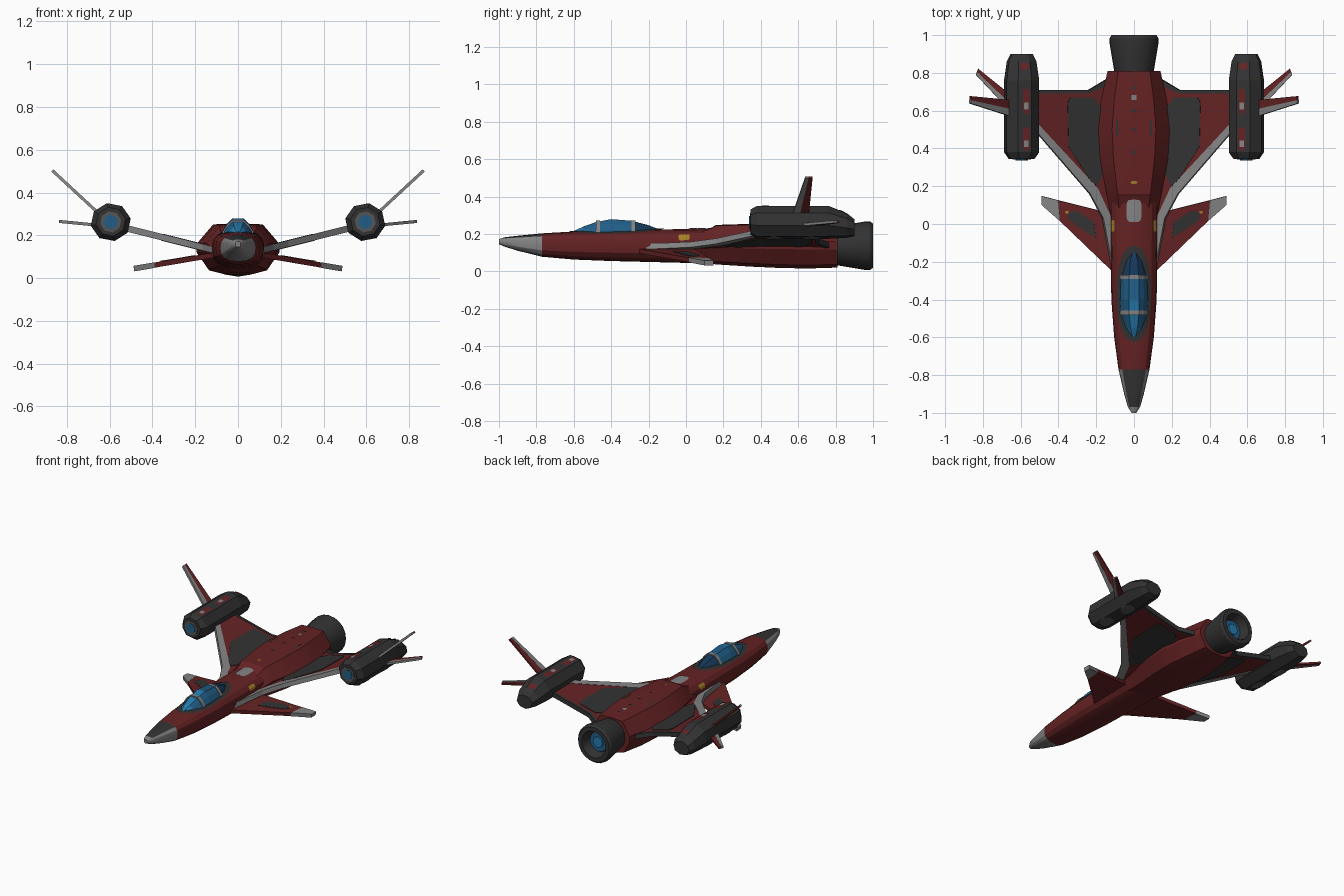
import bpy, bmesh, math
from mathutils import Vector
from mathutils.bvhtree import BVHTree

if "Cube" in bpy.data.objects:
    bpy.data.objects.remove(bpy.data.objects["Cube"])


def material(name, r, g, b):
    m = bpy.data.materials.new(name)
    m.use_nodes = True
    m.diffuse_color = (r, g, b, 1)
    m.node_tree.nodes["Principled BSDF"].inputs["Base Color"].default_value = (r, g, b, 1)
    return m


RED = material("dark red paint", .13, .016, .017)
LIGHT = material("light grey metal", .23, .23, .23)
DARK = material("dark grey metal", .032, .032, .033)
MID = material("mid grey metal", .09, .09, .09)
BLUE = material("blue glass", .015, .11, .24)
BRIGHT = material("bright blue", .02, .2, .42)
NAVY = material("navy glass", .008, .04, .1)
YELLOW = material("yellow marking", .4, .22, .02)


def finish(name, bm, mats, rule=None, mirror=False, smooth=None):
    """Turn a bmesh into an object, colour it by rule and mirror it."""
    bmesh.ops.recalc_face_normals(bm, faces=bm.faces)
    bm.normal_update()
    if rule:
        for f in bm.faces:
            f.material_index = rule(f.calc_center_median(), f.normal)
    mesh = bpy.data.meshes.new(name)
    bm.to_mesh(mesh)
    bm.free()
    obj = bpy.data.objects.new(name, mesh)
    bpy.context.collection.objects.link(obj)
    for m in mats:
        mesh.materials.append(m)
    if smooth:
        bpy.ops.object.select_all(action='DESELECT')
        obj.select_set(True)
        bpy.context.view_layer.objects.active = obj
        bpy.ops.object.shade_smooth_by_angle(angle=math.radians(smooth))
    if mirror:
        obj.modifiers.new("mirror", 'MIRROR').use_mirror_merge = False
    return obj


def oval(n=16, power=2, turn=0):
    pts = []
    for i in range(n):
        a = 2 * math.pi * i / n + math.radians(turn)
        c, s = math.cos(a), math.sin(a)
        pts.append((math.copysign(abs(c) ** (2 / power), c),
                    math.copysign(abs(s) ** (2 / power), s)))
    return pts


def loft(name, profile, stations, mats, cx=0, **kw):
    """Skin a profile along y; each station is y, half width, bottom, top."""
    bm = bmesh.new()
    rings = []
    for y, w, zb, zt in stations:
        rings.append([bm.verts.new((cx + u * w, y, (zb + zt) / 2 + v * (zt - zb) / 2))
                      for u, v in profile])
    n = len(profile)
    for a, b in zip(rings, rings[1:]):
        for i in range(n):
            j = (i + 1) % n
            bm.faces.new((a[i], a[j], b[j], b[i]))
    bm.faces.new(rings[0])
    bm.faces.new(rings[-1])
    return finish(name, bm, mats, **kw)


def panel(name, pts, thick, mat, shift=0):
    """Mirrored flat slab around a planar outline, shifted along its normal."""
    pts = [Vector(p) for p in pts]
    n = Vector((0, 0, 0))
    for a, b in zip(pts, pts[1:] + pts[:1]):
        n += a.cross(b)
    n.normalize()
    if n.z < 0:
        n = -n
    bm = bmesh.new()
    top = [bm.verts.new(p + n * (shift + thick / 2)) for p in pts]
    low = [bm.verts.new(p + n * (shift - thick / 2)) for p in pts]
    bm.faces.new(top)
    bm.faces.new(low)
    for i in range(len(pts)):
        j = (i + 1) % len(pts)
        bm.faces.new((top[i], top[j], low[j], low[i]))
    return finish(name, bm, [mat], mirror=True)


def decal(name, target, x, y, rx, ry, mat, power=2, down=True, mirror=False, rings=5):
    """Thin painted patch laid on a target surface from above or below."""
    tree = BVHTree.FromPolygons([v.co for v in target.data.vertices],
                                [p.vertices for p in target.data.polygons])
    s = 1 if down else -1
    bm = bmesh.new()

    def drop(px, py):
        hit = tree.ray_cast(Vector((px, py, s)), Vector((0, 0, -s)))[0]
        return bm.verts.new((px, py, (hit.z if hit else 0.2) + s * .004))

    shape = oval(24, power)
    loops = [[drop(x + u * rx * k / rings, y + v * ry * k / rings) for u, v in shape]
             for k in range(1, rings + 1)]
    bm.faces.new(loops[0])
    for a, b in zip(loops, loops[1:]):
        for i in range(24):
            j = (i + 1) % 24
            bm.faces.new((a[i], a[j], b[j], b[i]))
    return finish(name, bm, [mat], mirror=mirror)


# Front fuselage with grey nose and dark nose top
def nose_paint(c, n):
    if c.y > -.77:
        return 0
    return 2 if n.z > .75 and c.y > -.96 else 1


body = loft("front_fuselage", oval(16, 2.5), [
    (-1, .012, .145, .172), (-.97, .032, .132, .182), (-.9, .052, .11, .19),
    (-.77, .082, .078, .203), (-.6, .105, .063, .213), (-.4, .12, .055, .22),
    (0, .125, .045, .226), (.3, .125, .04, .23)], [RED, LIGHT, DARK], rule=nose_paint, smooth=25)

# Raised rear hull
half = [(0, 1), (.6, .96), (1, .2), (1, -.15), (.7, -.85), (.3, -1)]
hull = loft("rear_hull", half + [(-u, v) for u, v in half[:0:-1]], [
    (-.02, .115, .06, .18), (.14, .14, .04, .235), (.16, .145, .037, .248), (.35, .182, .025, .254),
    (.5, .193, .018, .256), (.65, .175, .015, .255), (.81, .14, .02, .25)], [RED], smooth=20)

# Main engine
loft("engine_nozzle", oval(20), [(y, r, .137 - r, .137 + r) for y, r in (
    (.78, .1), (.81, .105), (.96, .13), (.985, .129), (1, .118), (1, .09), (.94, .07))],
    [DARK], smooth=30)
for name, y, r, mat in (("engine_glow", .948, .066, BLUE), ("engine_core", .958, .036, BRIGHT)):
    loft(name, oval(12), [(.935, r, .137 - r, .137 + r), (y, r, .137 - r, .137 + r)], [mat])

# Canopy, rim and frames
decal("canopy_rim", body, 0, -.37, .092, .255, DARK, power=2.3, rings=8)
dome = [(1, -1), (.95, -.2), (.7, .4), (.36, .9), (-.36, .9), (-.7, .4), (-.95, -.2), (-1, -1)]


def glass_paint(c, n):
    if c.y > -.29:
        return 2
    return 1 if abs(c.x) < .02 and c.y < -.41 else 0


loft("canopy", dome, [
    (-.6, .02, .18, .217), (-.55, .052, .18, .242), (-.48, .07, .18, .268), (-.4, .076, .18, .284),
    (-.29, .072, .18, .275), (-.2, .055, .18, .25), (-.14, .02, .18, .225)],
    [BLUE, BRIGHT, NAVY], rule=glass_paint)
for name, y, w, z in (("front_canopy_frame", -.47, .076, .276), ("rear_canopy_frame", -.28, .075, .277)):
    loft(name, dome, [(y - .011, w, .18, z), (y + .011, w, .18, z)], [LIGHT])


# Main wings
def wing(pts):
    return [(x, y, .135 + .25 * (x - .13)) for x, y in pts]


edge = [(.12, -.21), (.165, .03), (.235, .16), (.52, .49)]
inner = [(.09, -.18), (.13, .05), (.195, .19), (.52, .54)]
panel("wings", wing(inner + [(.52, .7), (.24, .7), (.14, .76), (.08, .76)]), .026, RED)
panel("wing_leading_edges", wing(edge + inner[::-1]), .03, LIGHT)
panel("wing_trailing_edges", wing([(.08, .78), (.14, .77), (.24, .71), (.53, .71), (.53, .692),
                                   (.24, .692), (.13, .74), (.08, .74)]), .03, DARK)
patch = wing([(.16, .28), (.2, .2), (.235, .23), (.35, .41), (.355, .64), (.34, .67), (.22, .67), (.16, .6)])
for side, s in (("upper", 1), ("lower", -1)):
    panel(side + "_wing_panels", patch, .004, DARK, s * .0145)


# Canards
def canard(pts):
    return [(x, y, .105 - .17 * (x - .13)) for x, y in pts]


panel("canards", canard([(.08, -.285), (.13, -.235), (.39, .015), (.4, .125), (.2, .075), (.08, .05)]), .024, RED)
panel("canard_tips", canard([(.39, .015), (.487, .1), (.487, .148), (.4, .125)]), .026, LIGHT)
panel("canard_panels", canard([(.2, -.07), (.24, -.05), (.34, .02), (.35, .06), (.3, .07), (.21, .01)]),
      .004, DARK, .0125)
panel("canard_marks", canard([(.345, .055), (.36, .055), (.36, .07), (.345, .07)]), .004, YELLOW, .014)

# Wing tip pods
pod = loft("wing_pods", oval(8, 2, 34), [
    (.345, .07, .195, .332), (.38, .095, .172, .352), (.76, .095, .172, .352),
    (.86, .08, .178, .312), (.9, .06, .187, .28)], [DARK], cx=.595, mirror=True)
for name, y, r, mat in (("pod_intake_rings", .341, .05, MID), ("pod_intakes", .337, .034, BLUE)):
    loft(name, oval(8, 2, 34), [(y, r, .263 - r, .263 + r), (.35, r, .263 - r, .263 + r)],
         [mat], cx=.595, mirror=True)
for y, ry, name in ((.45, .06, "front"), (.65, .065, "rear")):
    decal(name + "_pod_stripes", pod, .57, y, .018, ry, RED, 8, mirror=True)
    decal(name + "_pod_hatches", pod, .57, y - .025, .012, .018, LIGHT, 8, mirror=True).location.z = .003
    decal(name + "_pod_vents", pod, .615, y + .02, .035, .05, MID, 2.5, down=False, mirror=True)
decal("pod_tail_marks", pod, .58, .835, .025, .02, RED, mirror=True)


# Pod fins with grey leading edges
def fin(name, root_front, root_back, tip_front, tip_back):
    rf, rb, tf, tb = map(Vector, (root_front, root_back, tip_front, tip_back))
    rm, tm = rf.lerp(rb, .45), tf.lerp(tb, .45)
    panel(name + "_leading_edges", [rf, rm, tm, tf], .014, LIGHT)
    panel(name, [rm, rb, tb, tm], .012, RED)


fin("upper_fins", (.64, .565, .292), (.64, .655, .292), (.868, .638, .503), (.868, .677, .503))
fin("lower_fins", (.63, .57, .245), (.63, .665, .245), (.837, .79, .265), (.825, .822, .264))

# Painted hatches and markings
decal("dorsal_hatch", body, 0, .07, .04, .06, LIGHT, 4)
decal("shoulder_marks", body, .112, -.01, .008, .03, YELLOW, 6, mirror=True)
decal("spine_mark", hull, 0, .22, .018, .008, YELLOW, 2)
decal("spine_cap", hull, 0, .67, .014, .014, LIGHT, 6)
decal("spine_slots", hull, .09, .51, .005, .045, DARK, 8, mirror=True)
for i, y in enumerate((.38, .5, .6, .72)):
    decal(f"spine_vent_{i + 1}", hull, 0, y, .014, .006, DARK, 6)
